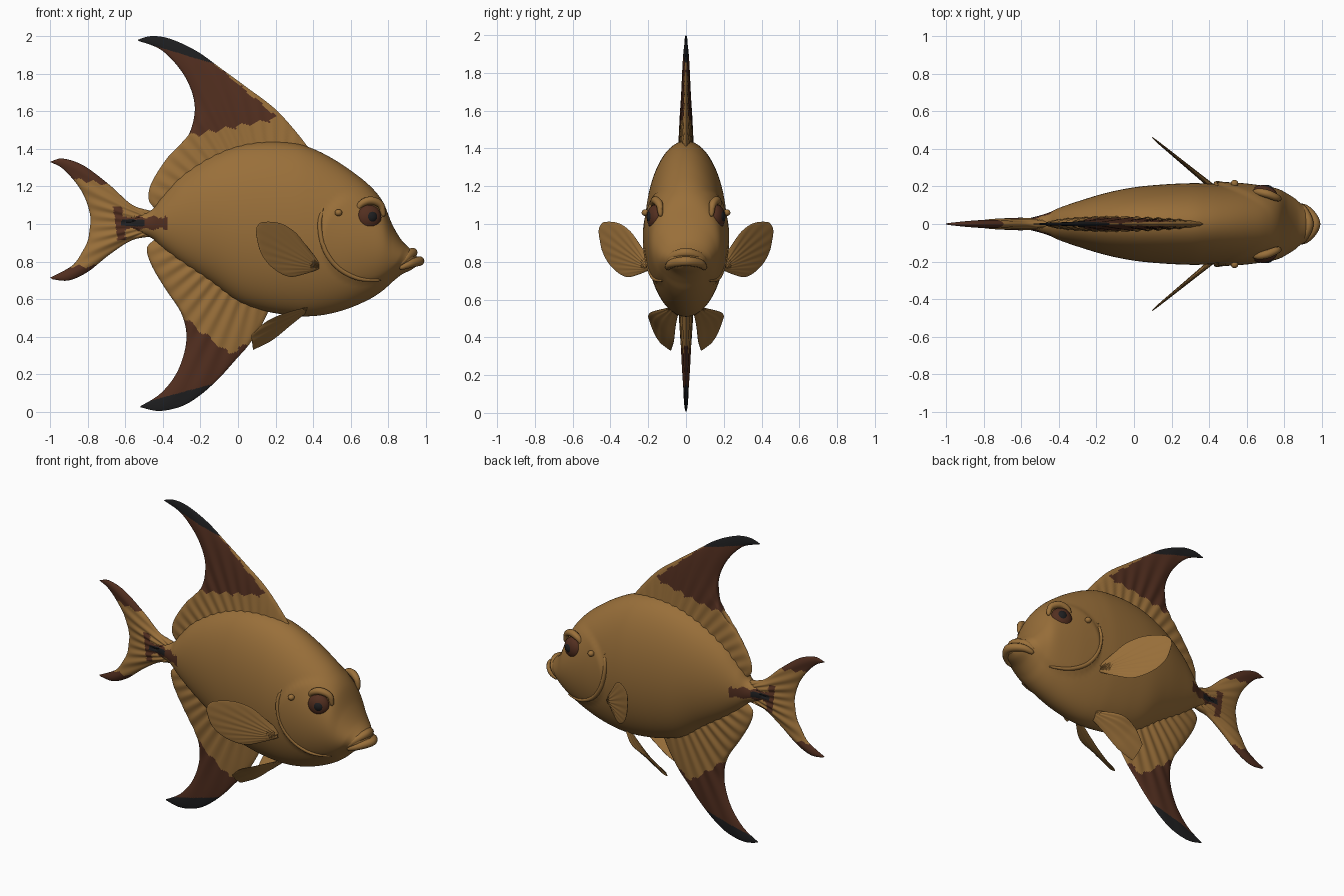
import bpy, bmesh, math
from mathutils import Vector

cube = bpy.data.objects.get("Cube")
if cube:
    bpy.data.objects.remove(cube)


def material(name, color):
    m = bpy.data.materials.new(name)
    m.use_nodes = True
    m.diffuse_color = (*color, 1)
    m.node_tree.nodes["Principled BSDF"].inputs["Base Color"].default_value = (*color, 1)
    return m


MATS = [material("golden skin", (0.32, 0.16, 0.042)),
        material("dark brown", (0.085, 0.028, 0.014)),
        material("near black", (0.013, 0.013, 0.014))]
GOLD, BROWN, BLACK = range(3)


def spline(pts, t):
    """Catmull-Rom point at t in 0..1 through tuples of any size."""
    s = min(max(t, 0), 1) * (len(pts) - 1)
    i = min(int(s), len(pts) - 2)
    f = s - i
    p0, p1, p2, p3 = (pts[min(max(k, 0), len(pts) - 1)] for k in range(i - 1, i + 3))
    return [b + f / 2 * (c - a + f * (2 * a - 5 * b + 4 * c - d + f * (3 * (b - c) + d - a)))
            for a, b, c, d in zip(p0, p1, p2, p3)]


def finish(name, bm, paint=None, color=GOLD, angle=50):
    bmesh.ops.remove_doubles(bm, verts=bm.verts, dist=0.0002)
    bmesh.ops.recalc_face_normals(bm, faces=bm.faces)
    for f in bm.faces:
        c = f.calc_center_median()
        f.material_index = paint(c.x, c.z) if paint else color
    me = bpy.data.meshes.new(name)
    bm.to_mesh(me)
    bm.free()
    for m in MATS:
        me.materials.append(m)
    ob = bpy.data.objects.new(name, me)
    bpy.context.collection.objects.link(ob)
    bpy.ops.object.select_all(action='DESELECT')
    ob.select_set(True)
    bpy.context.view_layer.objects.active = ob
    bpy.ops.object.shade_smooth_by_angle(angle=math.radians(angle))
    return ob


def skin(bm, rows, closed=False):
    """Quads between successive rows of points."""
    vs = [[bm.verts.new(p) for p in r] for r in rows]
    n = len(rows[0])
    for r, q in zip(vs, vs[1:]):
        for j in range(n if closed else n - 1):
            k = (j + 1) % n
            bm.faces.new((r[j], r[k], q[k], q[j]))
    return vs


def fin(name, lead, trail, thick, pivot, paint=None, rays=60, res=(70, 50)):
    """Lens-section membrane between two 3D edges, with raised rays."""
    bm = bmesh.new()
    for side in (1, -1):
        rows = []
        for i in range(res[0] + 1):
            u = i / res[0]
            a, b = Vector(spline(lead, u)), Vector(spline(trail, u))
            row = []
            for j in range(res[1] + 1):
                v = j / res[1]
                p = a.lerp(b, v)
                ray = math.sin(rays * math.atan2(p.z - pivot[1], p.x - pivot[0]))
                p.y += side * thick(u) * math.sqrt(max(math.sin(math.pi * v), 0)) * (1 + 0.12 * ray)
                row.append(p)
            rows.append(row)
        skin(bm, rows)
    return finish(name, bm, paint)


def flat(pts):
    return [(x, 0, z) for x, z in pts]


# Colour rules
def tail_mark(x, z):
    d = abs(z - 1.005)
    if -0.62 < x < -0.5 and d < 0.018:
        return BLACK
    if -0.63 < x < -0.37 and d < 0.032 + 0.006 * math.sin(80 * x):
        return BROWN
    if abs(x + 0.63 - 0.12 * (1 - z)) < 0.022 and d < 0.09:
        return BROWN
    return GOLD


def dorsal_paint(x, z):
    if z > 1.815 - 0.3 * x:
        return BLACK
    jag = 0.012 * math.sin(70 * x)
    return BROWN if z > 1.52 + 0.2 * x + jag and z + 0.85 * x < 1.745 + jag / 2 else GOLD


def anal_paint(x, z):
    if z < 0.185 + 0.27 * x:
        return BLACK
    edge = 0.31 + max(-0.81 * (x + 0.05), 0.5 * (x + 0.05))
    return BROWN if z < edge + 0.012 * math.sin(70 * x) else GOLD


def caudal_paint(x, z):
    jag = 0.008 * math.sin(80 * x)
    if z > 1.1 - 0.16 * x + jag or z < 0.775 + jag:
        return BROWN
    return tail_mark(x, z)


# Body: elliptical rings (x, top, bottom, half width)
STATIONS = [(-.64, 1.02, .98, .012), (-.54, 1.05, .955, .035), (-.46, 1.075, .925, .058),
            (-.4, 1.15, .87, .085), (-.3, 1.26, .79, .12), (-.15, 1.36, .69, .165),
            (0, 1.42, .585, .195), (.15, 1.44, .535, .21), (.3, 1.43, .512, .217),
            (.4, 1.4, .51, .215), (.5, 1.35, .525, .21), (.6, 1.285, .555, .203),
            (.7, 1.205, .6, .19), (.77, 1.12, .645, .175), (.82, 1, .69, .15),
            (.87, .915, .73, .12), (.92, .865, .755, .085), (.95, .835, .775, .04)]


def body_point(t, ang):
    x, top, bot, w = spline(STATIONS, t)
    z = (top + bot) / 2 + (top - bot) / 2 * math.sin(ang)
    # raised gill cover with a crisp rear edge
    r = math.hypot((x - 0.67) / 0.24, (z - 0.93) / 0.25)
    lift = min(max((1 - r) / 0.1, 0), 1)
    return Vector((x, w * math.cos(ang) * (1 + 0.06 * lift), z))


bm = bmesh.new()
RINGS, SIDES = 170, 88
rings = skin(bm, [[body_point(i / RINGS, math.tau * j / SIDES) for j in range(SIDES)]
                  for i in range(RINGS + 1)], closed=True)
bm.faces.new(rings[0])
bm.faces.new(rings[-1])
finish("body", bm, tail_mark)

# Median fins
fin("dorsal_fin",
    flat([(.42, 1.34), (.33, 1.465), (.2, 1.61), (.05, 1.725), (-.08, 1.82),
          (-.22, 1.92), (-.36, 1.985), (-.46, 2), (-.535, 1.98)]),
    flat([(-.44, 1.08), (-.475, 1.13), (-.46, 1.22), (-.37, 1.36), (-.27, 1.46),
          (-.23, 1.62), (-.28, 1.78), (-.4, 1.92), (-.53, 1.975)]),
    lambda u: 0.045 * (1 - u) + 0.002, (0.2, 0.9), dorsal_paint, res=(110, 70))
fin("anal_fin",
    flat([(.2, .62), (.13, .47), (.06, .36), (-.01, .28), (-.1, .18),
          (-.2, .09), (-.3, .03), (-.42, .005), (-.52, .025)]),
    flat([(-.44, .92), (-.485, .87), (-.46, .78), (-.39, .66), (-.3, .52),
          (-.275, .38), (-.32, .22), (-.41, .1), (-.52, .03)]),
    lambda u: 0.045 * (1 - u) + 0.002, (0.2, 1.1), anal_paint, res=(110, 70))
fin("tail_fin",
    flat([(-.99, 1.335), (-.93, 1.348), (-.82, 1.31), (-.68, 1.205), (-.56, 1.1), (-.42, 1.05),
          (-.42, .95), (-.56, .915), (-.68, .84), (-.8, .745), (-.9, .7), (-.985, .705)]),
    flat([(-1, 1.33), (-.94, 1.3), (-.88, 1.24), (-.83, 1.17), (-.8, 1.1), (-.785, 1.03),
          (-.79, .97), (-.8, .91), (-.83, .85), (-.87, .79), (-.92, .755), (-1, .715)]),
    lambda u: 0.004 + 0.026 * math.sin(math.pi * u), (-0.4, 1), caudal_paint, 40, (110, 70))


def ball(name, loc, scale, color=GOLD, turn=0):
    bm = bmesh.new()
    bmesh.ops.create_uvsphere(bm, u_segments=32, v_segments=20, radius=1)
    ob = finish(name, bm, color=color)
    ob.location, ob.scale, ob.rotation_euler.z = loc, scale, turn


def tube(name, pts, radius, steps=32, sides=10):
    """Round ridge tapering to both ends along a smooth 3D path."""
    bm = bmesh.new()
    rows = []
    for i in range(steps + 1):
        t = i / steps
        c = Vector(spline(pts, t))
        d = (Vector(spline(pts, t + 0.02)) - Vector(spline(pts, t - 0.02))).normalized()
        n = d.orthogonal() if abs(d.z) > 0.95 else d.cross(Vector((0, 0, 1)))
        n.normalize()
        b = d.cross(n)
        r = radius * (0.2 + 0.8 * math.sqrt(max(math.sin(math.pi * t), 0)))
        rows.append([c + r * (n * math.cos(math.tau * k / sides) + b * math.sin(math.tau * k / sides))
                     for k in range(sides)])
    ends = skin(bm, rows, closed=True)
    bm.faces.new(ends[0])
    bm.faces.new(ends[-1])
    finish(name, bm)


# Paired parts, built on both sides
for s, label in ((1, "left"), (-1, "right")):
    def sheet(pts):
        return [(x, s * (0.195 + 0.82 * (0.42 - x)), z) for x, z in pts]

    def sided(pts):
        return [(x, s * y, z) for x, y, z in pts]

    fin(label + "_pectoral_fin",
        sheet([(.43, .8), (.36, .89), (.3, .96), (.22, 1.005), (.13, 1.01), (.1, .985)]),
        sheet([(.43, .76), (.36, .735), (.27, .72), (.18, .77), (.12, .85), (.095, .95)]),
        lambda u: 0.016 * (1 - u) + 0.003, (0.45, 0.76), rays=45)
    fin(label + "_pelvic_fin",
        sided([(.38, .04, .54), (.28, .055, .46), (.18, .065, .38), (.08, .08, .33)]),
        sided([(.38, .08, .56), (.26, .19, .53), (.15, .19, .48), (.07, .16, .41)]),
        lambda u: 0.014, (0.4, 0.56), rays=50)
    ball(label + "_eye", (.697, s * .163, 1.035), (.067, .042, .067), BROWN, -s * 0.25)
    ball(label + "_pupil", (.71, s * .184, 1.038), (.033, .024, .033), BLACK, -s * 0.25)
    tube(label + "_brow", sided([(.63, .165, 1.07), (.66, .17, 1.11), (.71, .16, 1.125),
                                 (.76, .14, 1.1), (.775, .135, 1.04)]), 0.022)
    tube(label + "_gill_edge", sided([(.46, .185, 1.12), (.435, .213, 1.0), (.46, .213, .87),
                                      (.53, .195, .77), (.64, .168, .71), (.76, .125, .7)]), 0.014)
    ball(label + "_gill_spine", (.535, s * .215, 1.06), (.02, .02, .018))

# Lips
tube("upper_lip", [(.86, -.105, .785), (.9, -.075, .825), (.93, 0, .848),
                   (.9, .075, .825), (.86, .105, .785)], 0.026)
tube("lower_lip", [(.86, -.1, .765), (.92, -.075, .79), (.966, 0, .803),
                   (.92, .075, .79), (.86, .1, .765)], 0.026)
